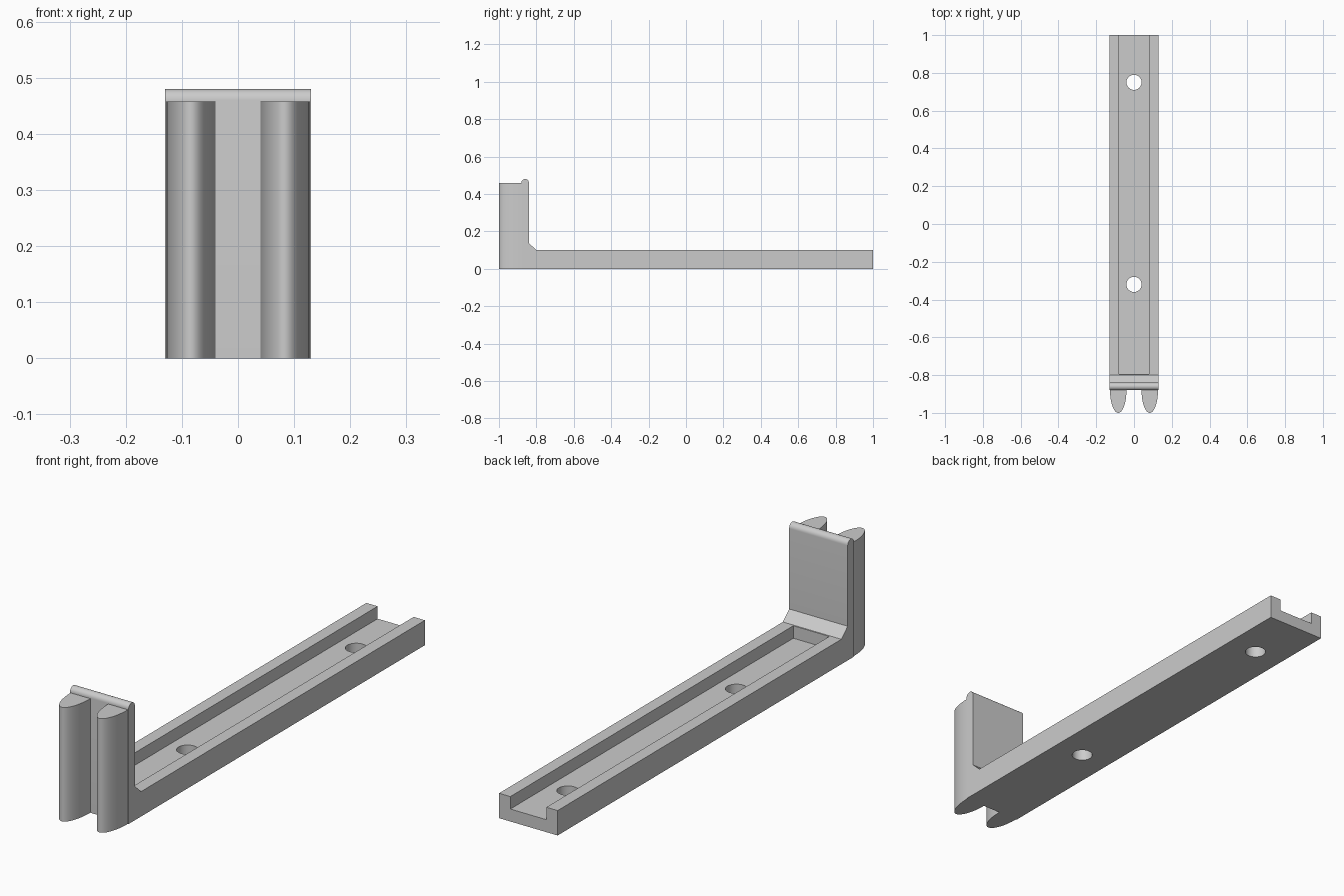
import bpy, bmesh, math
from mathutils import Vector

if "Cube" in bpy.data.objects:
    bpy.data.objects.remove(bpy.data.objects["Cube"])

grey = bpy.data.materials.new("light_grey")
grey.diffuse_color = (0.6, 0.6, 0.6, 1)
grey.use_nodes = True
grey.node_tree.nodes["Principled BSDF"].inputs["Base Color"].default_value = grey.diffuse_color


def extrude(name, points, offset):
    """Extrude a closed planar outline along an offset into a solid."""
    bm = bmesh.new()
    face = bm.faces.new([bm.verts.new(p) for p in points])
    res = bmesh.ops.extrude_face_region(bm, geom=[face], use_keep_orig=True)
    verts = [g for g in res["geom"] if isinstance(g, bmesh.types.BMVert)]
    bmesh.ops.translate(bm, verts=verts, vec=Vector(offset))
    bmesh.ops.recalc_face_normals(bm, faces=bm.faces[:])
    mesh = bpy.data.meshes.new(name)
    bm.to_mesh(mesh)
    bm.free()
    mesh.materials.append(grey)
    obj = bpy.data.objects.new(name, mesh)
    bpy.context.collection.objects.link(obj)
    return obj


def activate(obj):
    bpy.ops.object.select_all(action='DESELECT')
    obj.select_set(True)
    bpy.context.view_layer.objects.active = obj


def cut(obj, cutter):
    mod = obj.modifiers.new("cut", 'BOOLEAN')
    mod.operation = 'DIFFERENCE'
    mod.solver = 'EXACT'
    mod.object = cutter
    activate(obj)
    bpy.ops.object.modifier_apply(modifier=mod.name)
    bpy.data.objects.remove(cutter)


def smooth(obj):
    activate(obj)
    bpy.ops.object.shade_smooth_by_angle(angle=math.radians(30))


W = 0.13          # half width
WALL_Y = -0.88    # outer face of the upright

# L-shaped bracket: long arm, chamfered inner corner, upright with a round top
profile = [(WALL_Y, 0), (1, 0), (1, 0.1), (-0.8, 0.1), (-0.84, 0.137)]
for i in range(17):
    a = math.pi * i / 16
    profile.append((-0.86 + 0.02 * math.cos(a), 0.46 + 0.02 * math.sin(a)))
bracket = extrude("bracket", [(-W, y, z) for y, z in profile], (2 * W, 0, 0))

# Channel along the arm, open at the back end
channel = extrude("channel_cutter", [(-0.08, -0.795, 0.05), (0.08, -0.795, 0.05),
                                     (0.08, 1.1, 0.05), (-0.08, 1.1, 0.05)], (0, 0, 0.05 + 0.2))
cut(bracket, channel)

# Two screw holes
for y in (-0.32, 0.75):
    ring = [(0.04 * math.cos(t), y + 0.04 * math.sin(t), -0.1)
            for t in (2 * math.pi * i / 48 for i in range(48))]
    cut(bracket, extrude("hole_cutter", ring, (0, 0, 0.3)))
smooth(bracket)

# Pair of half-elliptical fins on the front of the upright
for side, name in ((-1, "left_fin"), (1, "right_fin")):
    arc = [(side * 0.0835 + 0.0435 * math.cos(t), WALL_Y - 0.12 * math.sin(t), 0)
           for t in (math.pi * i / 32 for i in range(33))]
    smooth(extrude(name, arc, (0, 0, 0.458)))
